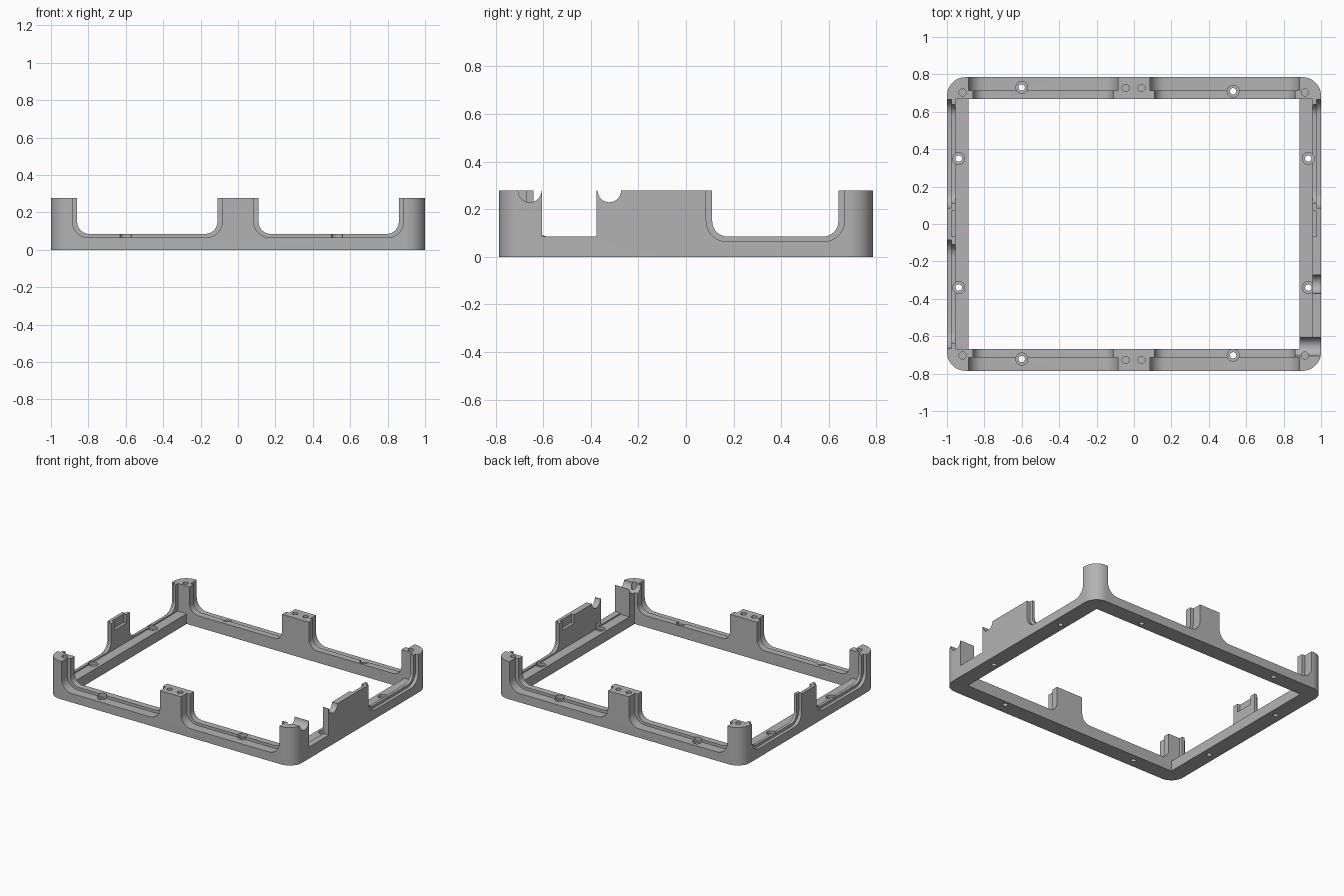
import bpy, bmesh, math
from mathutils import Vector

if "Cube" in bpy.data.objects:
    bpy.data.objects.remove(bpy.data.objects["Cube"])

grey = bpy.data.materials.new("mid_grey")
grey.diffuse_color = (0.45, 0.45, 0.45, 1)
grey.use_nodes = True
grey.node_tree.nodes["Principled BSDF"].inputs["Base Color"].default_value = grey.diffuse_color


def prism(name, pts, offset):
    """Solid made by extruding a flat outline along an offset."""
    bm = bmesh.new()
    face = bm.faces.new([bm.verts.new(p) for p in pts])
    ext = bmesh.ops.extrude_face_region(bm, geom=[face])
    bmesh.ops.translate(bm, vec=Vector(offset),
                        verts=[v for v in ext["geom"] if isinstance(v, bmesh.types.BMVert)])
    bmesh.ops.recalc_face_normals(bm, faces=bm.faces)
    me = bpy.data.meshes.new(name)
    bm.to_mesh(me)
    bm.free()
    ob = bpy.data.objects.new(name, me)
    bpy.context.collection.objects.link(ob)
    return ob


def arc(cx, cy, r, a0, a1, n=8):
    return [(cx + r * math.cos(math.radians(a0 + (a1 - a0) * i / n)),
             cy + r * math.sin(math.radians(a0 + (a1 - a0) * i / n))) for i in range(n + 1)]


# Rounded rectangular body
X, Y, R, H = 1.0, 0.785, 0.1, 0.278
outline = []
for sx, sy, a in ((1, 1, 0), (-1, 1, 90), (-1, -1, 180), (1, -1, 270)):
    outline += arc(sx * (X - R), sy * (Y - R), R, a, a + 90, 12)
frame = prism("frame", [(x, y, 0) for x, y in outline], (0, 0, H))
frame.data.materials.append(grey)


def cut(cutter):
    mod = frame.modifiers.new("cut", "BOOLEAN")
    mod.operation, mod.solver, mod.object = "DIFFERENCE", "EXACT", cutter
    bpy.context.view_layer.objects.active = frame
    bpy.ops.object.modifier_apply(modifier=mod.name)
    bpy.data.objects.remove(cutter)


def cut_box(x0, x1, y0, y1, z0, z1):
    cut(prism("cutter", [(x0, y0, z0), (x1, y0, z0), (x1, y1, z0), (x0, y1, z0)],
              (0, 0, z1 - z0)))


def cut_hole(x, y, r, z0, z1):
    pts = arc(x, y, r, 0, 360, 24)[:-1]
    cut(prism("cutter", [(px, py, z0) for px, py in pts], (0, 0, z1 - z0)))


def cut_window(axis, u0, u1, bottom, r, d0, d1):
    """Opening with rounded lower corners, cut through a wall."""
    pts = [(u0, 0.5)] + arc(u0 + r, bottom + r, r, 180, 270) \
        + arc(u1 - r, bottom + r, r, 270, 360) + [(u1, 0.5)]
    if axis == "y":
        cut(prism("cutter", [(u, d0, z) for u, z in pts], (0, d1 - d0, 0)))
    else:
        cut(prism("cutter", [(d0, u, z) for u, z in pts], (d1 - d0, 0, 0)))


def cut_scoop(y, x0, x1):
    pts = arc(y, H, 0.049, 0, 360, 32)[:-1]
    cut(prism("cutter", [(x0, py, pz) for py, pz in pts], (x1 - x0, 0, 0)))


# Central opening and the lowered side ledges
cut_box(-0.884, 0.884, -0.667, 0.667, -0.5, 0.5)
cut_box(-0.955, -0.5, -0.667, 0.667, 0.075, 0.5)
cut_box(0.5, 0.955, -0.605, 0.667, 0.075, 0.5)

# Stepped windows in the front and back walls
for sy in (-1, 1):
    for sx in (-1, 1):
        a, b = sorted((sx * 0.085, sx * 0.885))
        cut_window("y", a, b, 0.065, 0.085, sy * 0.715, sy * 0.9)
        cut_window("y", a + 0.025, b - 0.025, 0.085, 0.065, sy * 0.6, sy * 0.75)

# Stepped windows in the side walls
for sx, sy in ((1, 1), (-1, 1), (-1, -1)):
    a, b = sorted((sy * 0.085, sy * 0.665))
    cut_window("x", a, b, 0.065, 0.085, sx * 0.976, sx * 1.1)
    cut_window("x", a + 0.025, b - 0.025, 0.085, 0.065, sx * 0.93, sx * 0.99)

# Square gap and cable scoops on the right
cut_box(0.93, 1.1, -0.605, -0.375, 0.085, 0.5)
cut_scoop(-0.322, 0.9, 1.1)
cut_scoop(-0.656, 0.8, 1.1)

# Latch recesses at the top of the side tabs
for sx in (-1, 1):
    a, b = sorted((sx * 0.93, sx * 0.977))
    cut_box(a, b, -0.067, 0.07, 0.215, 0.5)

# Counterbored mounting holes
for x, y in ((-0.6, 0.73), (0.53, 0.71), (-0.6, -0.722), (0.53, -0.702),
             (-0.937, 0.35), (0.932, 0.35), (-0.937, -0.34), (0.932, -0.34)):
    cut_hole(x, y, 0.032, 0.055, 0.115)
    cut_hole(x, y, 0.017, -0.1, 0.08)

# Blind screw holes in the posts and middle tabs
for sy in (-1, 1):
    for x, y in ((-0.917, 0.703), (0.914, 0.703), (-0.045, 0.727), (0.04, 0.727)):
        cut_hole(x, sy * y, 0.019, 0.15, 0.4)

# Smooth the rounded surfaces, keep edges crisp
bpy.ops.object.select_all(action="DESELECT")
frame.select_set(True)
bpy.context.view_layer.objects.active = frame
bpy.ops.object.shade_smooth_by_angle(angle=math.radians(30))
